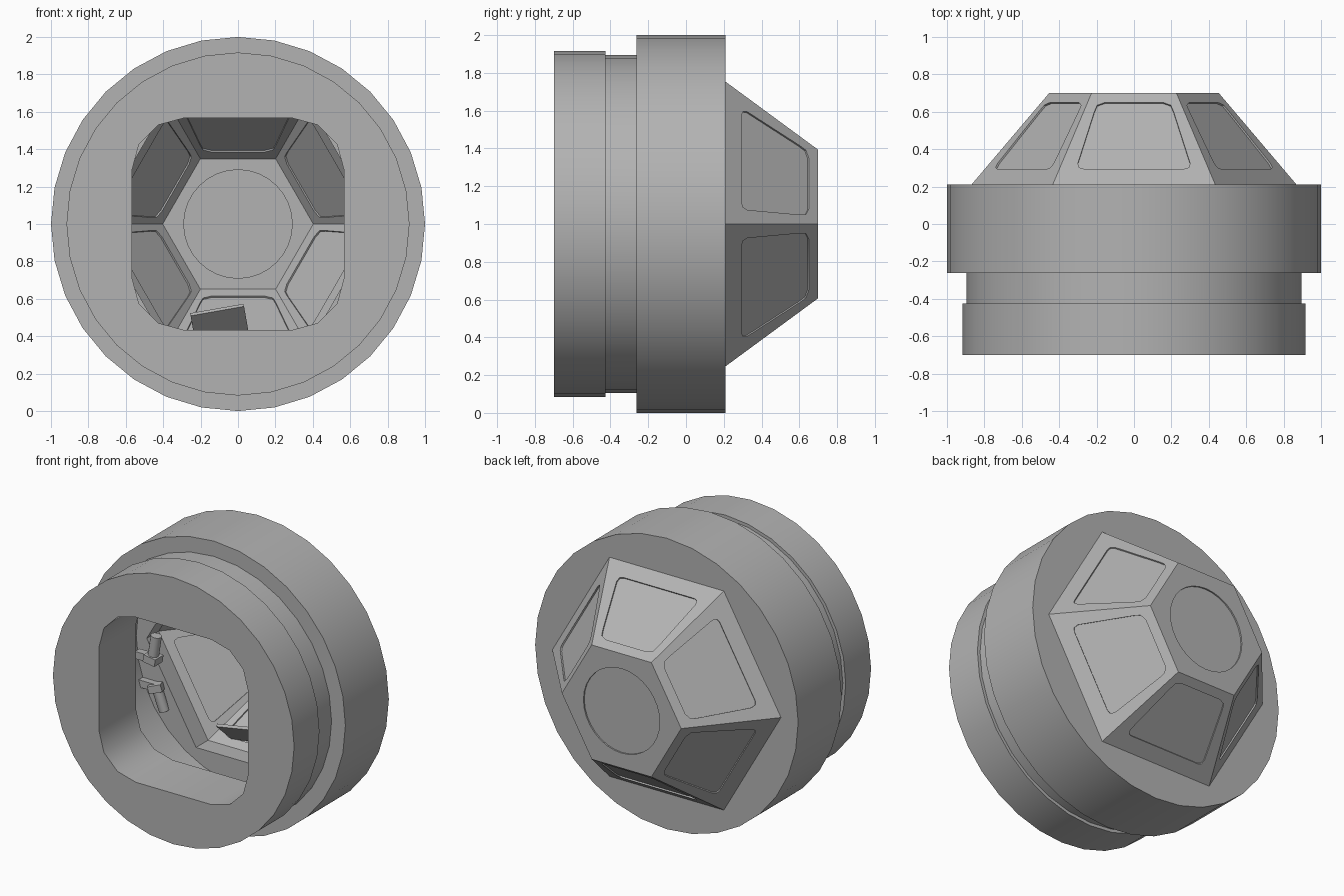
import bpy, bmesh, math
from mathutils import Vector, Matrix

if "Cube" in bpy.data.objects:
    bpy.data.objects.remove(bpy.data.objects["Cube"])

grey = bpy.data.materials.new("metal_grey")
grey.diffuse_color = (0.45, 0.45, 0.45, 1)
grey.use_nodes = True
grey.node_tree.nodes["Principled BSDF"].inputs["Base Color"].default_value = grey.diffuse_color

# ---------- helpers: loops of points around the y axis at z = 1 ----------
def ring(r, y, n=32):
    return [Vector((r * math.cos(2 * math.pi * i / n), y, 1 + r * math.sin(2 * math.pi * i / n))) for i in range(n)]

def rounded_square(h, r, y, seg=3):
    pts = []
    for q in range(4):
        a0 = q * math.pi / 2
        cx = (h - r) * (1 if q in (0, 3) else -1)
        cz = (h - r) * (1 if q in (0, 1) else -1)
        for i in range(seg + 1):
            a = a0 + i * math.pi / 2 / seg
            pts.append(Vector((cx + r * math.cos(a), y, 1 + cz + r * math.sin(a))))
    return pts

def bridge(bm, a, b):
    va, vb = [bm.verts.new(p) for p in a], [bm.verts.new(p) for p in b]
    n = len(va)
    for i in range(n):
        j = (i + 1) % n
        bm.faces.new((va[i], va[j], vb[j], vb[i]))

def fill(bm, outer, hole):
    edges = []
    for pts in (outer, hole):
        vs = [bm.verts.new(p) for p in pts]
        edges += [bm.edges.new((vs[i], vs[(i + 1) % len(vs)])) for i in range(len(vs))]
    bmesh.ops.triangle_fill(bm, use_beauty=True, use_dissolve=False, edges=edges)

def recess(bm, outer, pane, offset):
    # flat frame with a shallow inset window pane
    fill(bm, outer, pane)
    low = [p + offset for p in pane]
    bridge(bm, pane, low)
    bm.faces.new([bm.verts.new(p) for p in low])

def finish(bm, name):
    bmesh.ops.remove_doubles(bm, verts=bm.verts, dist=1e-4)
    bmesh.ops.recalc_face_normals(bm, faces=bm.faces)
    me = bpy.data.meshes.new(name)
    bm.to_mesh(me)
    bm.free()
    me.materials.append(grey)
    ob = bpy.data.objects.new(name, me)
    bpy.context.collection.objects.link(ob)
    bpy.ops.object.select_all(action='DESELECT')
    ob.select_set(True)
    bpy.context.view_layer.objects.active = ob
    bpy.ops.object.shade_smooth_by_angle(angle=math.radians(32))
    return ob

# ---------- round body with hatch passage and hexagonal rear opening ----------
bm = bmesh.new()
profile = [(.917, -.70), (.917, -.425), (.895, -.425), (.895, -.262), (1, -.262), (1, .21)]
for (r0, y0), (r1, y1) in zip(profile, profile[1:]):
    bridge(bm, ring(r0, y0), ring(r1, y1))
PF, PB, CB = -.70, -.30, .08           # passage front, passage back, cavity back
fill(bm, ring(.917, PF), rounded_square(.567, .28, PF))
bridge(bm, rounded_square(.567, .28, PF), rounded_square(.567, .28, PB))
fill(bm, ring(.83, PB), rounded_square(.567, .28, PB))
bridge(bm, ring(.83, PB), ring(.83, CB))
fill(bm, ring(.83, CB), ring(.75, CB, 6))
bridge(bm, ring(.75, CB, 6), ring(.75, .21, 6))
fill(bm, ring(1, .21), ring(.75, .21, 6))
finish(bm, "module_body")

# ---------- six-sided window dome: outer and inner skins ----------
SLOPE = .735
HALF = [(.27, .295), (.293, .302), (.300, .325), (.212, .60), (.197, .635), (.155, .65)]
OUTLINE = HALF + [(-s, y) for s, y in reversed(HALF)]

bm = bmesh.new()
def skin(ap0, y_end, s_scale, y_map, sign, depth):
    ap = lambda y: ap0 - SLOPE * (y - .21)
    t30 = math.tan(math.pi / 6)
    for k in range(6):
        a = math.radians(30 + 60 * k)
        rad = Vector((math.cos(a), 0, math.sin(a)))
        tan = Vector((-math.sin(a), 0, math.cos(a)))
        P = lambda s, y: Vector((0, y, 1)) + rad * ap(y) + tan * s
        frame = [P(ap(.21) * t30, .21), P(ap(y_end) * t30, y_end),
                 P(-ap(y_end) * t30, y_end), P(-ap(.21) * t30, .21)]
        pane = [P(s * s_scale, y_map(y)) for s, y in OUTLINE]
        normal = (rad + Vector((0, SLOPE, 0))).normalized()
        recess(bm, frame, pane, normal * sign * depth)
    # round end window
    recess(bm, ring(ap(y_end) / math.cos(math.pi / 6), y_end, 6), ring(.29, y_end), Vector((0, sign * depth, 0)))

skin(.753, .70, 1, lambda y: y, -1, .01)
skin(.65, .62, .95, lambda y: .26 + (y - .295) * .87, 1, .01)
c30 = math.cos(math.pi / 6)
fill(bm, ring(.753 / c30, .21, 6), ring(.65 / c30, .21, 6))
finish(bm, "window_dome")

# ---------- tilted console screen on the dome floor ----------
bm = bmesh.new()
bmesh.ops.create_cube(bm, size=1, matrix=Matrix.Translation((-.1, .2, .475))
                      @ Matrix.Rotation(math.radians(-10), 4, 'Y') @ Matrix.Rotation(math.radians(45), 4, 'X')
                      @ Matrix.Diagonal((.29, .02, .19, 1)))
finish(bm, "console_screen")

# ---------- two control levers on the left cavity wall ----------
def lever(name, base, direction):
    base, d = Vector(base), Vector(direction).normalized()
    rot = d.to_track_quat('Z', 'Y').to_matrix().to_4x4()
    bm = bmesh.new()
    bmesh.ops.create_cube(bm, size=1, matrix=Matrix.Translation(base) @ rot @ Matrix.Diagonal((.09, .09, .05, 1)))
    bmesh.ops.create_cone(bm, cap_ends=True, segments=12, radius1=.035, radius2=.035, depth=.15,
                          matrix=Matrix.Translation(base + d * .09) @ rot)
    bmesh.ops.create_cube(bm, size=1, matrix=Matrix.Translation(base - Vector((.05, 0, 0)))
                          @ Matrix.Diagonal((.14, .05, .05, 1)))
    finish(bm, name)

lever("upper_lever", (-.66, .02, .91), (.15, 0, 1))
lever("lower_lever", (-.66, .06, .70), (.3, .1, -1))
